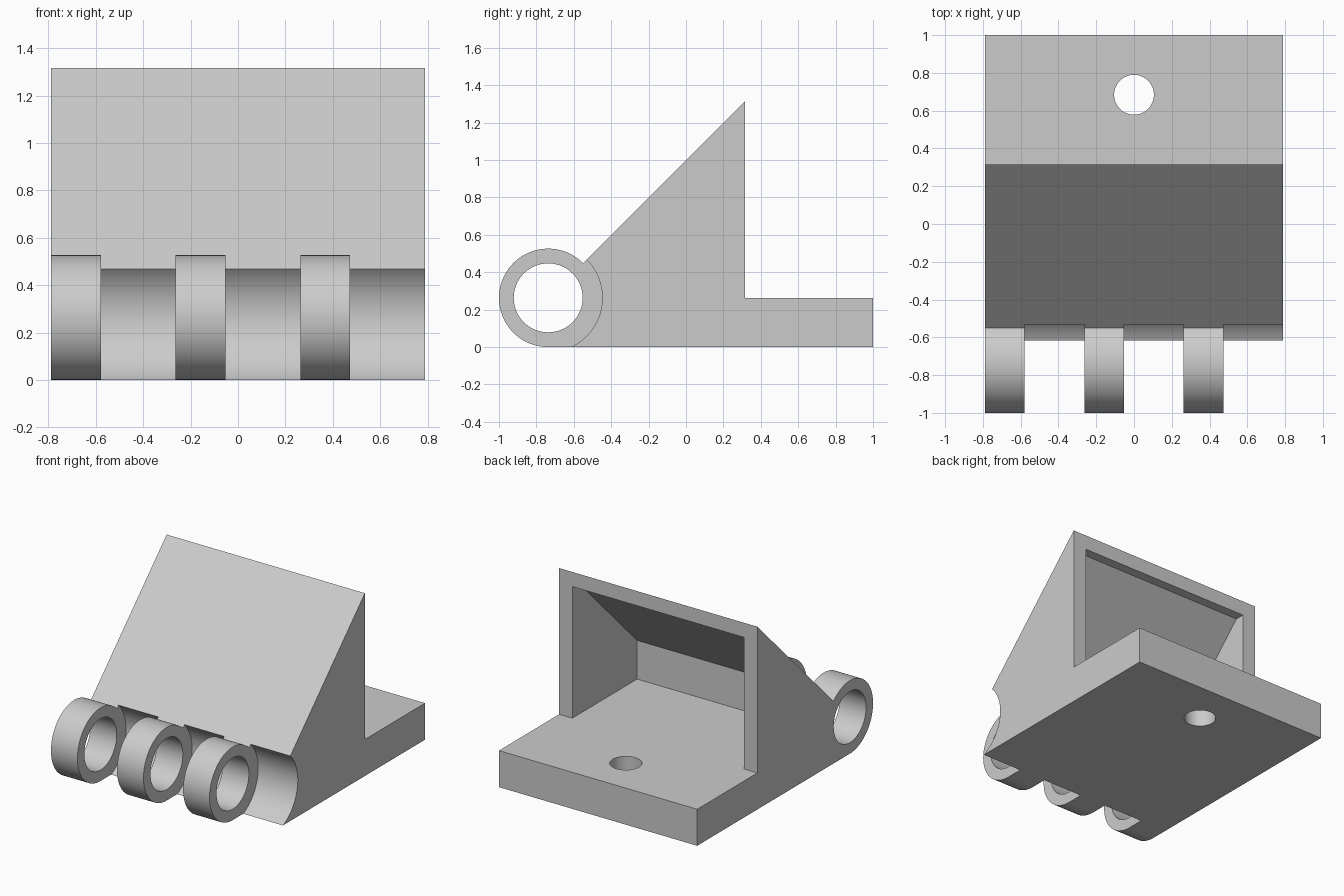
import bpy
import bmesh
from math import sin, cos, pi, radians

if "Cube" in bpy.data.objects:
    bpy.data.objects.remove(bpy.data.objects["Cube"], do_unlink=True)

U = 1 / 3.8                 # knuckle radius, the basic module
HALF = 3 * U                # half width of the bracket
PIN_Y, PIN_Z = -1 + U, U    # hinge axis
STEP_Y = PIN_Y + 4 * U      # back of the hollow wedge
WALL = 0.1 * U              # thin skin and knuckle clearance

grey = bpy.data.materials.new("light grey")
grey.use_nodes = True
grey.diffuse_color = (0.6, 0.6, 0.6, 1)
grey.node_tree.nodes["Principled BSDF"].inputs["Base Color"].default_value = (0.6, 0.6, 0.6, 1)


def arc(radius, start, end, steps):
    """Points (y, z) of an arc around the hinge axis, in degrees."""
    angles = [radians(start + (end - start) * i / steps) for i in range(steps + 1)]
    return [(PIN_Y + radius * cos(a), PIN_Z + radius * sin(a)) for a in angles]


def prism(name, profile, x0, x1):
    """Extrude a (y, z) profile along x."""
    bm = bmesh.new()
    face = bm.faces.new([bm.verts.new((x0, y, z)) for y, z in profile])
    grown = bmesh.ops.extrude_face_region(bm, geom=[face])["geom"]
    verts = [v for v in grown if isinstance(v, bmesh.types.BMVert)]
    bmesh.ops.translate(bm, vec=(x1 - x0, 0, 0), verts=verts)
    bmesh.ops.recalc_face_normals(bm, faces=bm.faces)
    mesh = bpy.data.meshes.new(name)
    bm.to_mesh(mesh)
    bm.free()
    mesh.materials.append(grey)
    obj = bpy.data.objects.new(name, mesh)
    bpy.context.collection.objects.link(obj)
    return obj


def cut(target, cutter):
    """Subtract the cutter from the target and discard it."""
    cutter.hide_render = True
    bpy.context.view_layer.objects.active = target
    mod = target.modifiers.new("cut", "BOOLEAN")
    mod.operation = "DIFFERENCE"
    mod.solver = "EXACT"
    mod.object = cutter
    bpy.ops.object.modifier_apply(modifier=mod.name)
    bpy.data.objects.remove(cutter, do_unlink=True)


# Side outline: base plate, wedge and rounded hinge barrel
outline = [(1, 0), (1, U), (STEP_Y, U), (STEP_Y, 5 * U)] + arc(U, 45, 270, 60)
bracket = prism("hinge_bracket", outline, -HALF, HALF)

# Gaps between the three knuckles
for i in range(3):
    start = -HALF + (2 * i + 0.8) * U
    end = start + 1.2 * U if i < 2 else HALF + 0.1
    cut(bracket, prism("gap_cutter", arc(U + WALL, 0, 360, 96)[:-1], start, end))

# Pin bore through all knuckles
cut(bracket, prism("bore_cutter", arc(0.7 * U, 0, 360, 80)[:-1], -HALF - 0.1, HALF + 0.1))

# Hollow inside the wedge, open to the back
front = PIN_Y + U + 2 * WALL
skin = 1 - WALL * 2 ** 0.5
top = 4.6 * U
hollow = [(STEP_Y + 0.1, U), (STEP_Y + 0.1, top), (top - skin, top),
          (front, front + skin), (front, U)]
cut(bracket, prism("hollow_cutter", hollow, -HALF + 0.4 * U, HALF - 0.4 * U))

# Screw hole in the base plate
bpy.ops.mesh.primitive_cylinder_add(vertices=64, radius=0.4 * U, depth=1,
                                    location=(0, PIN_Y + 5.4 * U, 0))
cut(bracket, bpy.context.object)

# Smooth curved faces, keep edges sharp
bpy.ops.object.select_all(action="DESELECT")
bracket.select_set(True)
bpy.context.view_layer.objects.active = bracket
bpy.ops.object.shade_smooth_by_angle(angle=radians(30))
